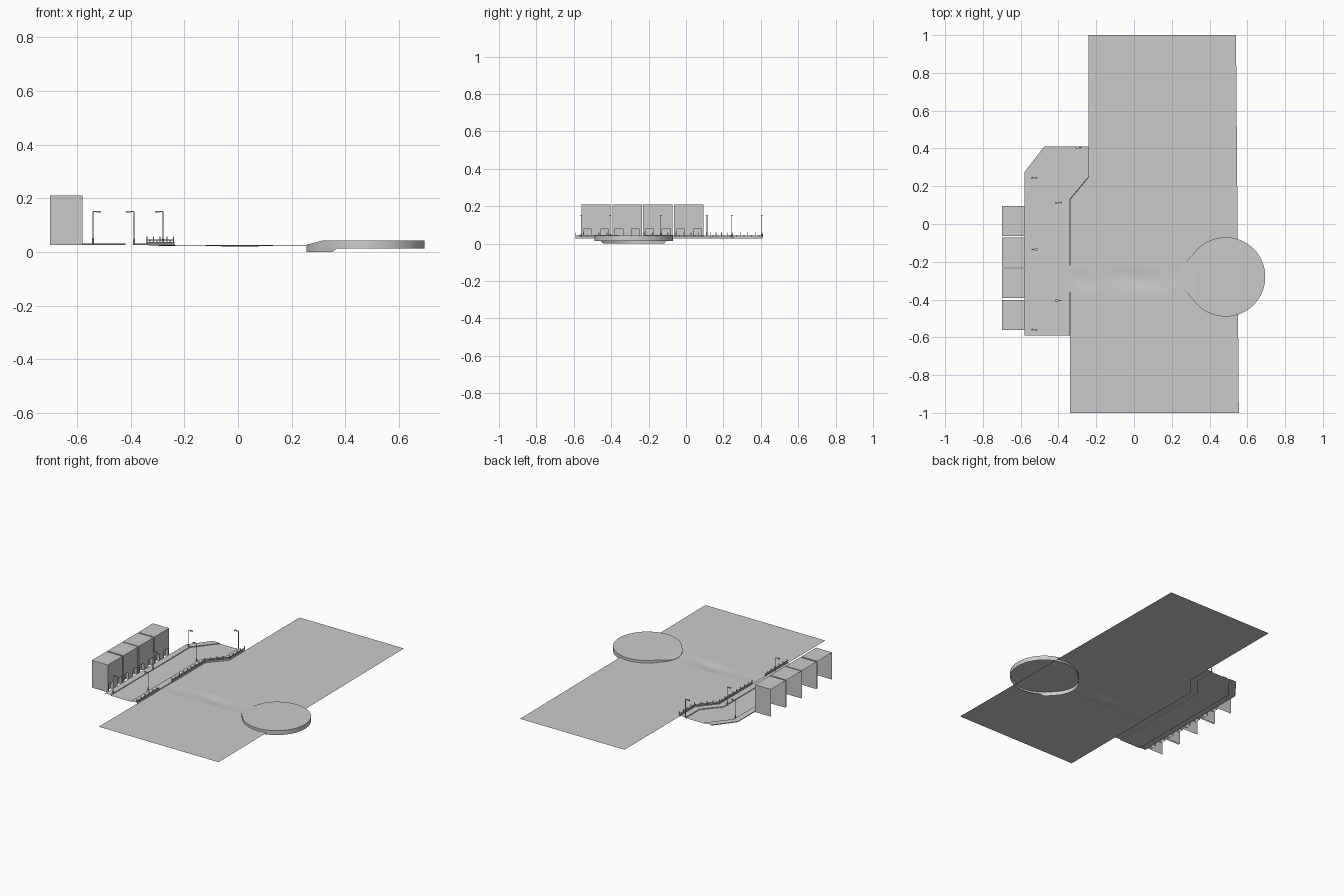
import bpy, bmesh, math
from mathutils import Vector

cube = bpy.data.objects.get("Cube")
if cube:
    bpy.data.objects.remove(cube, do_unlink=True)

grey = bpy.data.materials.new("plain grey")
grey.use_nodes = True
COLOUR = (0.6, 0.6, 0.6, 1)
grey.diffuse_color = COLOUR
grey.node_tree.nodes["Principled BSDF"].inputs["Base Color"].default_value = COLOUR
GROUND = 0.026


def finish(name, bm):
    mesh = bpy.data.meshes.new(name)
    bm.to_mesh(mesh)
    bm.free()
    mesh.materials.append(grey)
    obj = bpy.data.objects.new(name, mesh)
    bpy.context.collection.objects.link(obj)
    return obj


def face(bm, points):
    return bm.faces.new([bm.verts.new(p) for p in points])


def flat(bm, outline, z):
    return face(bm, [(x, y, z) for x, y in outline])


def box(bm, x0, x1, y0, y1, z0, z1):
    made = bmesh.ops.create_cube(bm, size=1)["verts"]
    for v in made:
        v.co = Vector(((x0 + x1) / 2 + v.co.x * (x1 - x0),
                       (y0 + y1) / 2 + v.co.y * (y1 - y0),
                       (z0 + z1) / 2 + v.co.z * (z1 - z0)))


def beam(bm, a, b, width, z0, z1):
    """Upright slab running between two plan points."""
    a, b = Vector(a), Vector(b)
    d = (b - a).normalized()
    n = Vector((-d.y, d.x)) * width / 2
    ring = [a + n, a - n, b - n, b + n]
    base = flat(bm, ring, z0)
    new = bmesh.ops.extrude_face_region(bm, geom=[base])["geom"]
    for v in new:
        if isinstance(v, bmesh.types.BMVert):
            v.co.z = z1
    bmesh.ops.recalc_face_normals(bm, faces=bm.faces)


# Broad ground sheet with a gap for the shallow channel
W, E, S, N = -0.34, 0.27, -0.36, -0.21
bm = bmesh.new()
flat(bm, [(W, -1), (0.555, -1), (0.55, S), (W, S)], GROUND)
flat(bm, [(E, S), (0.55, S), (0.55, N), (E, N)], GROUND)
flat(bm, [(W, N), (0.55, N), (0.54, 1), (-0.24, 1), (-0.24, 0.25), (W, 0.13)], GROUND)
finish("ground", bm)

# Gently rippled channel bed
bm = bmesh.new()
NX, NY = 24, 8
grid = []
for i in range(NX + 1):
    u = i / NX
    row = []
    for j in range(NY + 1):
        t = j / NY
        dip = math.sin(math.pi * t) ** 2 * math.sin(math.pi * u) ** 0.5
        depth = 0.004 + 0.002 * math.sin(u * 11 + t * 3)
        row.append(bm.verts.new((W + (E - W) * u, S + (N - S) * t, GROUND - dip * depth)))
    grid.append(row)
for i in range(NX):
    for j in range(NY):
        bm.faces.new([grid[i][j], grid[i + 1][j], grid[i + 1][j + 1], grid[i][j + 1]])
finish("channel", bm)

# Round platform, open underneath, sloping down towards the channel
bm = bmesh.new()
CX, CY, R = 0.485, -0.28, 0.21
bmesh.ops.create_circle(bm, cap_ends=True, radius=R, segments=64)
bmesh.ops.translate(bm, verts=bm.verts, vec=(CX, CY, 0.043))
bmesh.ops.bisect_plane(bm, geom=bm.verts[:] + bm.edges[:] + bm.faces[:],
                       plane_co=(0.315, 0, 0), plane_no=(1, 0, 0))
rim = [e for e in bm.edges if e.is_boundary]
skirt = bmesh.ops.extrude_edge_only(bm, edges=rim)["geom"]
lower = {v for v in skirt if isinstance(v, bmesh.types.BMVert)}
for v in bm.verts:
    if v in lower:
        v.co.z = 0.0 if v.co.x < 0.36 else 0.013
for v in bm.verts:
    if v.co.x < 0.314:
        k = (0.315 - v.co.x) / 0.04
        if v not in lower:
            v.co.z -= 0.016 * k
        v.co.x -= 0.02 * k
bmesh.ops.recalc_face_normals(bm, faces=bm.faces)
platform = finish("round_platform", bm)
bpy.context.view_layer.objects.active = platform
platform.select_set(True)
bpy.ops.object.shade_smooth_by_angle(angle=math.radians(20))

# Road and raised pavements with kerbs
outer = [(-0.58, -0.59), (-0.58, 0.275), (-0.475, 0.41)]
outer_kerb = [(-0.54, -0.59), (-0.54, 0.26), (-0.42, 0.41)]
inner = [(-0.34, -0.59), (-0.34, 0.13), (-0.24, 0.25), (-0.24, 0.41)]
inner_kerb = [(-0.385, -0.59), (-0.385, 0.145), (-0.285, 0.265), (-0.285, 0.41)]
PAVE = 0.031
bm = bmesh.new()
flat(bm, inner_kerb + outer_kerb[::-1], GROUND)
finish("road", bm)
for name, edge, kerb in (("outer_pavement", outer, outer_kerb),
                         ("inner_pavement", inner, inner_kerb)):
    bm = bmesh.new()
    for i in range(len(edge) - 1):
        a, b, c, d = edge[i], edge[i + 1], kerb[i + 1], kerb[i]
        f = flat(bm, [a, b, c, d], PAVE)
        f.normal_update()
        if f.normal.z < 0:
            f.normal_flip()
        for p, q in ((d, c), (a, b)):
            face(bm, [(*p, GROUND), (*q, GROUND), (*q, PAVE), (*p, PAVE)])
    finish(name, bm)

# Balustrade with a gap where the channel meets the pavement
runs = [[(-0.34, -0.59), (-0.34, -0.36)],
        [(-0.34, -0.22)] + inner[1:]]
bm = bmesh.new()
for run in runs:
    for a, b in zip(run, run[1:]):
        beam(bm, a, b, 0.006, GROUND, 0.037)
        beam(bm, a, b, 0.004, 0.043, 0.046)
        va, vb = Vector(a), Vector(b)
        count = max(2, round((vb - va).length / 0.02))
        for i in range(count + 1):
            p = va.lerp(vb, i / count)
            top = 0.058 if i % 2 == 0 else 0.046
            box(bm, p.x - 0.002, p.x + 0.002, p.y - 0.002, p.y + 0.002, 0.036, top)
finish("balustrade", bm)

# Street lamps, each with an arm leaning over the road
lamps = [(-0.54, 0.245, 1), (-0.54, -0.135, 1), (-0.54, -0.56, 1),
         (-0.387, 0.112, -1), (-0.387, -0.405, -1), (-0.28, 0.405, -1)]
for n, (x, y, side) in enumerate(lamps):
    bm = bmesh.new()
    for r, z0, z1 in ((0.004, GROUND, 0.052), (0.0022, 0.052, 0.152)):
        made = bmesh.ops.create_cone(bm, cap_ends=True, segments=8, radius1=r,
                                     radius2=r * 0.8, depth=z1 - z0)["verts"]
        bmesh.ops.translate(bm, verts=made, vec=(x, y, (z0 + z1) / 2))
    for near, far, half, z0 in ((0, 0.02, 0.0015, 0.149), (0.012, 0.03, 0.004, 0.147)):
        xs = sorted((x + side * near, x + side * far))
        box(bm, xs[0], xs[1], y - half, y + half, z0, 0.153)
    finish(f"street_lamp_{n + 1}", bm)

# Buildings: front, roof and sides only, with two doorways set back
FRONT, BACK, TOP, DOOR, NICHE = -0.58, -0.70, 0.21, 0.078, -0.60
for n, y0 in enumerate((-0.56, -0.393, -0.229, -0.063)):
    y1 = y0 + 0.157
    bm = bmesh.new()
    face(bm, [(FRONT, y0, TOP), (FRONT, y1, TOP), (BACK, y1, TOP), (BACK, y0, TOP)])
    for y in (y0, y1):
        face(bm, [(FRONT, y, GROUND), (FRONT, y, TOP), (BACK, y, TOP), (BACK, y, GROUND)])
    face(bm, [(FRONT, y0, DOOR), (FRONT, y1, DOOR), (FRONT, y1, TOP), (FRONT, y0, TOP)])
    cuts = [y0, y0 + 0.012, y0 + 0.055, y1 - 0.055, y1 - 0.012, y1]
    for i, (a, b) in enumerate(zip(cuts, cuts[1:])):
        x = NICHE if i % 2 else FRONT
        face(bm, [(x, a, GROUND), (x, b, GROUND), (x, b, DOOR), (x, a, DOOR)])
        if i % 2:
            face(bm, [(FRONT, a, DOOR), (FRONT, b, DOOR), (x, b, DOOR), (x, a, DOOR)])
            for y in (a, b):
                face(bm, [(FRONT, y, GROUND), (FRONT, y, DOOR), (x, y, DOOR), (x, y, GROUND)])
    bmesh.ops.remove_doubles(bm, verts=bm.verts, dist=0.0001)
    bmesh.ops.recalc_face_normals(bm, faces=bm.faces)
    finish(f"building_{n + 1}", bm)
